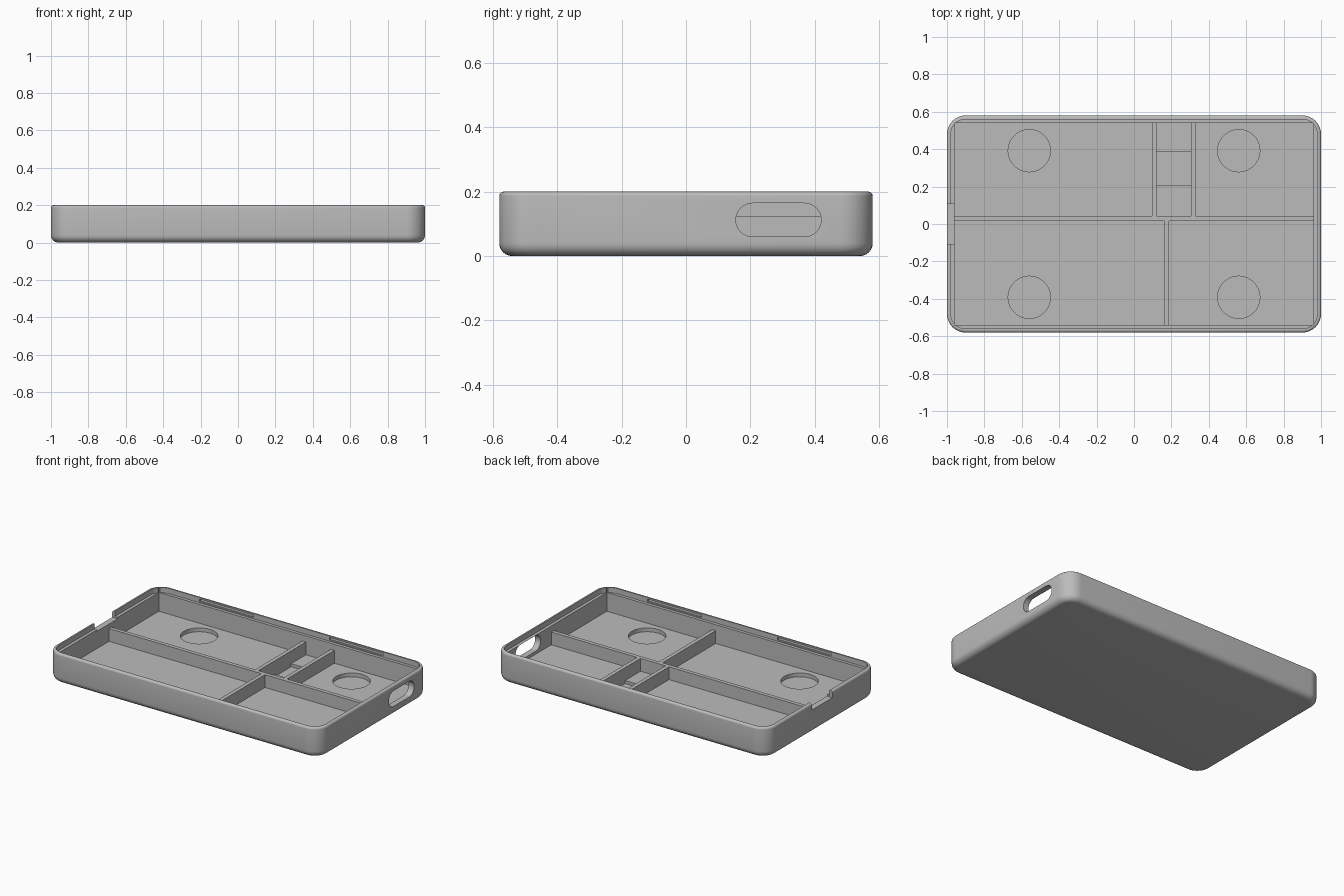
import bpy
import bmesh
from math import sin, cos, pi
from mathutils import Matrix

default = bpy.data.objects.get("Cube")
if default:
    bpy.data.objects.remove(default, do_unlink=True)

# One plain grey plastic
grey = bpy.data.materials.new("grey plastic")
grey.use_nodes = True
GREY = (0.5, 0.5, 0.5, 1)
grey.diffuse_color = GREY
grey.node_tree.nodes["Principled BSDF"].inputs["Base Color"].default_value = GREY

HX, HY, TOP = 1.0, 0.58, 0.2      # outer half sizes and height
IX, IY, FLOOR = 0.96, 0.54, 0.04  # cavity half sizes and floor level
RIB_TOP, STEP = 0.125, 0.165      # divider top and lip ledge level
CORNER = 0.1


def finish(name, bm):
    bmesh.ops.recalc_face_normals(bm, faces=bm.faces)
    mesh = bpy.data.meshes.new(name)
    bm.to_mesh(mesh)
    bm.free()
    mesh.materials.append(grey)
    obj = bpy.data.objects.new(name, mesh)
    bpy.context.collection.objects.link(obj)
    return obj


def box(name, x, y, z):
    bm = bmesh.new()
    bmesh.ops.create_cube(bm, size=1)
    size = [b - a for a, b in (x, y, z)]
    mid = [(a + b) / 2 for a, b in (x, y, z)]
    bm.transform(Matrix.Translation(mid) @ Matrix.Diagonal((*size, 1)))
    return finish(name, bm)


def rounded_stack(name, rings, segments=10):
    """Solid lofted through rounded rectangles given as (inset, z)."""
    bm = bmesh.new()
    loops = []
    for inset, z in rings:
        r = CORNER - inset
        loop = []
        for q, (sx, sy) in enumerate(((1, 1), (-1, 1), (-1, -1), (1, -1))):
            for i in range(segments + 1):
                a = (q + i / segments) * pi / 2
                loop.append(bm.verts.new((sx * (HX - CORNER) + r * cos(a),
                                          sy * (HY - CORNER) + r * sin(a), z)))
        loops.append(loop)
    for low, high in zip(loops, loops[1:]):
        for i in range(len(low)):
            j = (i + 1) % len(low)
            bm.faces.new((low[i], low[j], high[j], high[i]))
    bm.faces.new(loops[0])
    bm.faces.new(loops[-1])
    return finish(name, bm)


def slot_prism(name, y, z, x):
    """Stadium outline in the YZ plane, extruded along X."""
    r = (z[1] - z[0]) / 2
    mid = (z[0] + z[1]) / 2
    bm = bmesh.new()
    outline = []
    for side, cy in ((0, y[1] - r), (1, y[0] + r)):
        for i in range(17):
            a = -pi / 2 + pi * (side + i / 16)
            outline.append(bm.verts.new((x[0], cy + r * cos(a), mid + r * sin(a))))
    face = bm.faces.new(outline)
    result = bmesh.ops.extrude_face_region(bm, geom=[face])
    moved = [v for v in result["geom"] if isinstance(v, bmesh.types.BMVert)]
    bmesh.ops.translate(bm, verts=moved, vec=(x[1] - x[0], 0, 0))
    return finish(name, bm)


def cylinder(name, x, y, z, radius):
    bm = bmesh.new()
    bmesh.ops.create_cone(bm, cap_ends=True, segments=48, radius1=radius,
                          radius2=radius, depth=z[1] - z[0],
                          matrix=Matrix.Translation((x, y, sum(z) / 2)))
    return finish(name, bm)


# Outer tray with a large bottom round and a small rim round
R_LOW, R_RIM, N = 0.04, 0.014, 6
arc = [i / N * pi / 2 for i in range(N + 1)]
rings = [(R_LOW * (1 - sin(a)), R_LOW * (1 - cos(a))) for a in arc]
rings += [(R_RIM * (1 - cos(a)), TOP - R_RIM * (1 - sin(a))) for a in arc]
tray = rounded_stack("tray", rings)

# Cavity, lid ledge, end notch and end slot
cutters = [
    box("cavity_cutter", (-IX, IX), (-IY, IY), (FLOOR, 0.3)),
    rounded_stack("ledge_cutter", [(0.02, STEP), (0.02, 0.3)]),
    box("notch_cutter", (-1.1, -0.9), (-0.108, 0.108), (0.155, 0.3)),
    slot_prism("slot_cutter", (0.155, 0.42), (0.06, 0.164), (0.9, 1.1)),
    box("floor_recess_cutter", (0.121, 0.304), (0.205, 0.385), (0.02, 0.1)),
]
# Round floor pockets and snap grooves, mirrored both ways
for sx in (-1, 1):
    for sy in (-1, 1):
        cutters.append(cylinder("pocket_cutter", sx * 0.56, sy * 0.392,
                                (0.015, 0.1), 0.113))
        gx = sorted((sx * 0.28, sx * 0.675))
        gy = sorted((sy * 0.5, sy * 0.57))
        cutters.append(box("groove_cutter", gx, gy, (0.172, 0.19)))

bpy.context.view_layer.objects.active = tray
for cutter in cutters:
    mod = tray.modifiers.new(cutter.name, "BOOLEAN")
    mod.operation = "DIFFERENCE"
    mod.solver = "EXACT"
    mod.object = cutter
    bpy.ops.object.modifier_apply(modifier=mod.name)
for cutter in cutters:
    bpy.data.objects.remove(cutter, do_unlink=True)

# Inner dividers
SINK = FLOOR - 0.005
box("long_divider", (-IX - 0.005, IX + 0.005), (0.017, 0.043), (SINK, RIB_TOP))
for name, x, y in (("back_divider_right", (0.095, 0.121), (0.04, IY + 0.005)),
                   ("back_divider_left", (0.304, 0.33), (0.04, IY + 0.005)),
                   ("front_divider", (0.16, 0.186), (-IY - 0.005, 0.02))):
    box(name, x, y, (SINK, RIB_TOP))

# Smooth rounds, sharp corners
bpy.ops.object.select_all(action="DESELECT")
tray.select_set(True)
bpy.context.view_layer.objects.active = tray
bpy.ops.object.shade_smooth_by_angle(angle=0.52)
